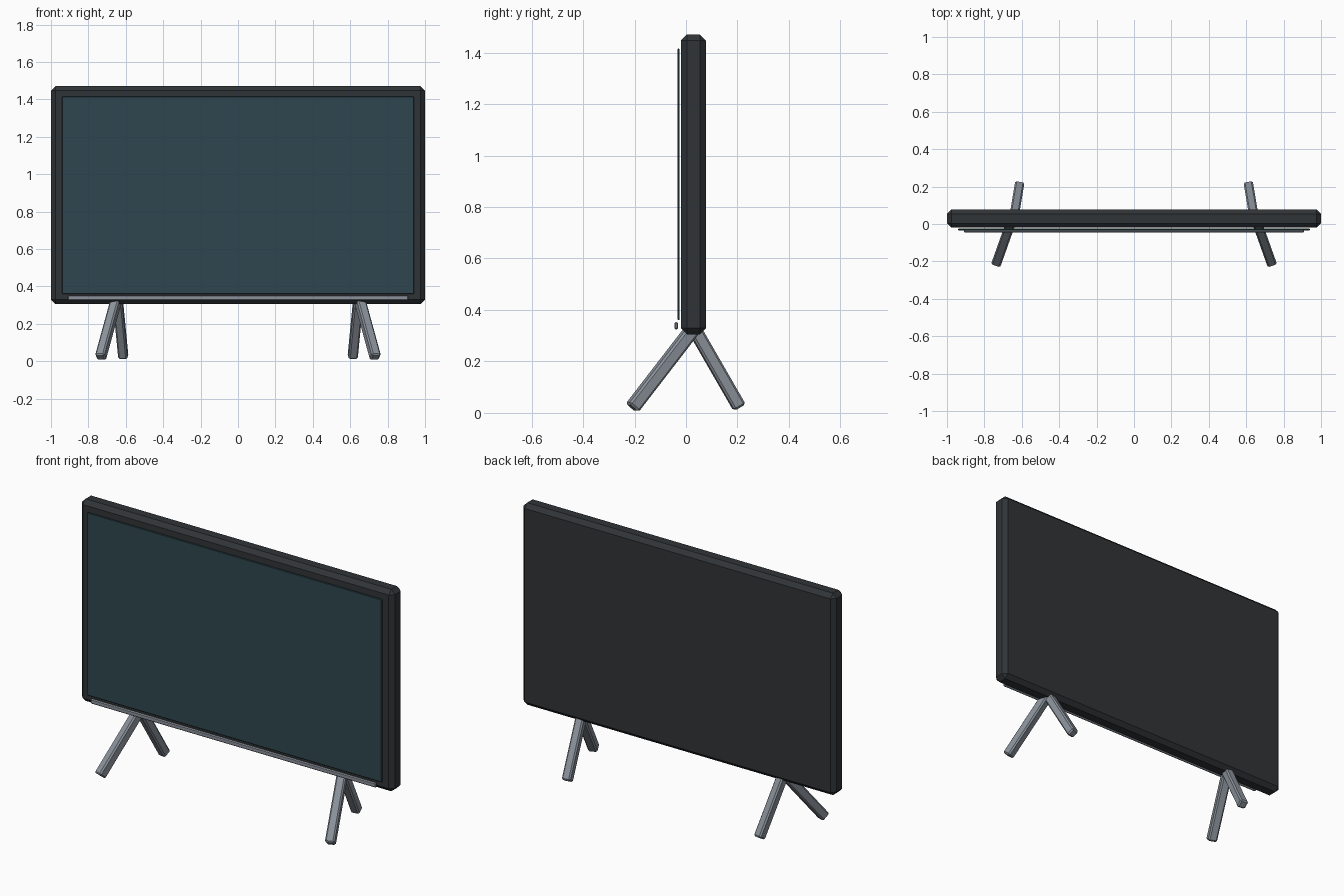
import bpy
from mathutils import Vector

if "Cube" in bpy.data.objects:
    bpy.data.objects.remove(bpy.data.objects["Cube"])


def material(name, color):
    m = bpy.data.materials.new(name)
    m.diffuse_color = (*color, 1)
    m.use_nodes = True
    m.node_tree.nodes["Principled BSDF"].inputs["Base Color"].default_value = m.diffuse_color
    return m


DARK = material("dark_plastic", (0.03, 0.034, 0.038))
GLASS = material("screen_glass", (0.028, 0.062, 0.078))
METAL = material("grey_metal", (0.26, 0.29, 0.33))


def box(name, center, size, bevel, mat):
    """Box with a single-segment chamfer on every edge."""
    bpy.ops.mesh.primitive_cube_add(size=1, location=center)
    ob = bpy.context.object
    ob.name = name
    ob.scale = size
    bpy.ops.object.transform_apply(location=False, rotation=False, scale=True)
    mod = ob.modifiers.new("chamfer", 'BEVEL')
    mod.width = bevel
    mod.segments = 1
    ob.data.materials.append(mat)
    return ob


def leg(name, top, foot, width):
    """Square chamfered bar running from the foot to the cabinet."""
    top, foot = Vector(top), Vector(foot)
    d = top - foot
    ob = box(name, (top + foot) / 2, (width, width, d.length), 0.008, METAL)
    ob.rotation_euler = d.to_track_quat('Z', 'Y').to_euler()


# Cabinet, screen panel floating just ahead of it, and lower trim bar
box("cabinet", (0, 0.029, 0.888), (2.0, 0.098, 1.165), 0.024, DARK)
box("screen", (0, -0.029, 0.888), (1.88, 0.009, 1.055), 0.003, GLASS)
box("trim_bar", (0, -0.038, 0.339), (1.82, 0.015, 0.028), 0.005, METAL)

# Splayed leg pairs
for side, s in (("left", -1), ("right", 1)):
    leg(f"front_leg_{side}", (s * 0.65, 0.03, 0.33), (s * 0.735, -0.209, 0.02), 0.052)
    leg(f"back_leg_{side}", (s * 0.643, 0.03, 0.33), (s * 0.613, 0.208, 0.021), 0.05)
